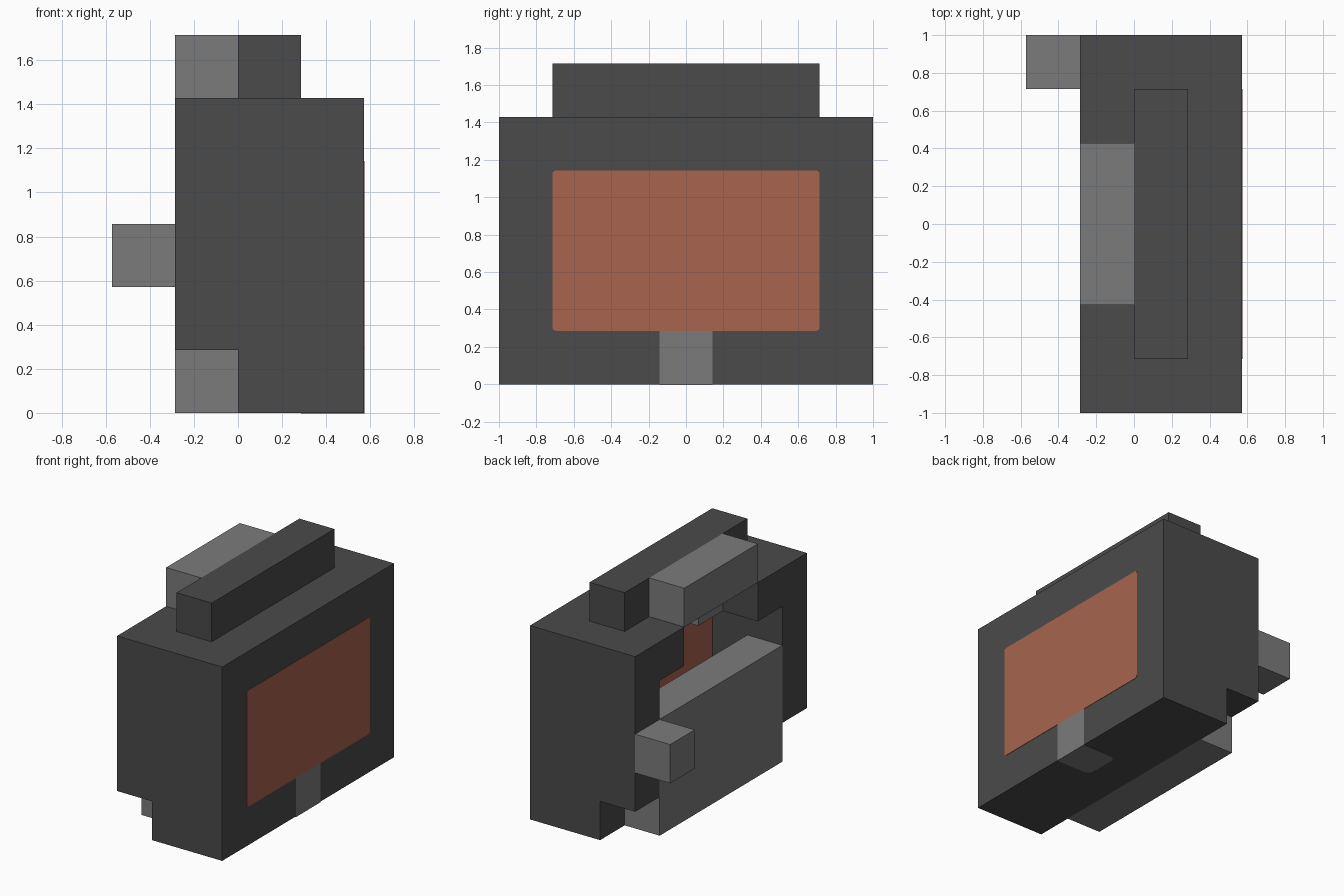
import bpy
import bmesh

U = 2 / 7      # one block of the modelling grid
SKIN = 0.01    # how far inlays stand proud, in blocks

cube = bpy.data.objects.get("Cube")
if cube:
    bpy.data.objects.remove(cube, do_unlink=True)


def material(name, r, g, b):
    mat = bpy.data.materials.new(name)
    mat.use_nodes = True
    mat.diffuse_color = (r, g, b, 1)
    mat.node_tree.nodes["Principled BSDF"].inputs["Base Color"].default_value = (r, g, b, 1)
    return mat


DARK = material("dark_grey", 0.069, 0.069, 0.069)
LIGHT = material("light_grey", 0.198, 0.198, 0.198)
ORANGE = material("terracotta", 0.392, 0.127, 0.076)


def box(name, mat, xs, ys, zs, radius=0, rounded=None):
    """Box between block coordinates; 'rounded' picks the edges to round."""
    bm = bmesh.new()
    bmesh.ops.create_cube(bm, size=1)
    for v in bm.verts:
        for axis, (low, high) in enumerate((xs, ys, zs)):
            v.co[axis] = U * (high if v.co[axis] > 0 else low)
    if rounded:
        edges = [e for e in bm.edges if rounded(*e.verts)]
        bmesh.ops.bevel(bm, geom=edges, offset=radius, segments=4,
                        profile=0.5, affect='EDGES')
    mesh = bpy.data.meshes.new(name)
    bm.to_mesh(mesh)
    bm.free()
    mesh.materials.append(mat)
    obj = bpy.data.objects.new(name, mesh)
    bpy.context.scene.collection.objects.link(obj)
    return obj


def carve(target, xs, ys, zs):
    """Cut a box-shaped opening out of the target."""
    cutter = box("opening_cutter", DARK, xs, ys, zs)
    cutter.hide_render = True
    mod = target.modifiers.new("opening", 'BOOLEAN')
    mod.operation = 'DIFFERENCE'
    mod.solver = 'EXACT'
    mod.object = cutter
    bpy.context.view_layer.objects.active = target
    bpy.ops.object.modifier_apply(modifier=mod.name)
    bpy.data.objects.remove(cutter, do_unlink=True)


# Hollow housing, open at the rear
housing = box("housing", DARK, (-1, 2), (-3.5, 3.5), (0, 5))
carve(housing, (-3, 0), (-4, 4), (-1, 1))            # step under the rear
carve(housing, (-3, 0), (-2.5, 2.5), (-1, 4))        # rear opening
carve(housing, (-0.5, 1), (-2.5, 2.5), (1, 4))       # inner chamber
carve(housing, (-3, 0), (-1.5, 1.5), (3.5, 6))       # gap in the top rear edge
carve(housing, (-0.5, 1), (-1.5, 1.5), (3.5, 6))     # slot under the top rail

# Top rail and the block behind it
box("top_rail", DARK, (0, 1), (-2.5, 2.5), (5, 6))
box("top_rear_block", LIGHT, (-1, 0), (-1.5, 1.5), (5, 6))

# Pair of posts inside the slot
for side, ys in (("left", (0.5, 1.5)), ("right", (-1.5, -0.5))):
    box(side + "_slot_post", LIGHT, (0, 1), ys, (4, 5))

# Rear panel with its side knob
box("rear_panel", LIGHT, (-1, 0), (-2.5, 2.5), (0, 3))
box("rear_knob", LIGHT, (-2, -1), (2.5, 3.5), (2, 3))

# Wide inlay that shows on both faces of the wall, and the tab below it
box("wide_inlay", ORANGE, (1 - SKIN, 2 + SKIN), (-2.5, 2.5), (1, 4), 0.02,
    lambda a, b: abs(a.co.x - b.co.x) > 0.1)
box("lower_tab", LIGHT, (1, 2 + SKIN), (-0.5, 0.5), (-SKIN, 1), 0.05,
    lambda a, b: abs(a.co.z - b.co.z) > 0.1 and a.co.x < 1.5 * U)
